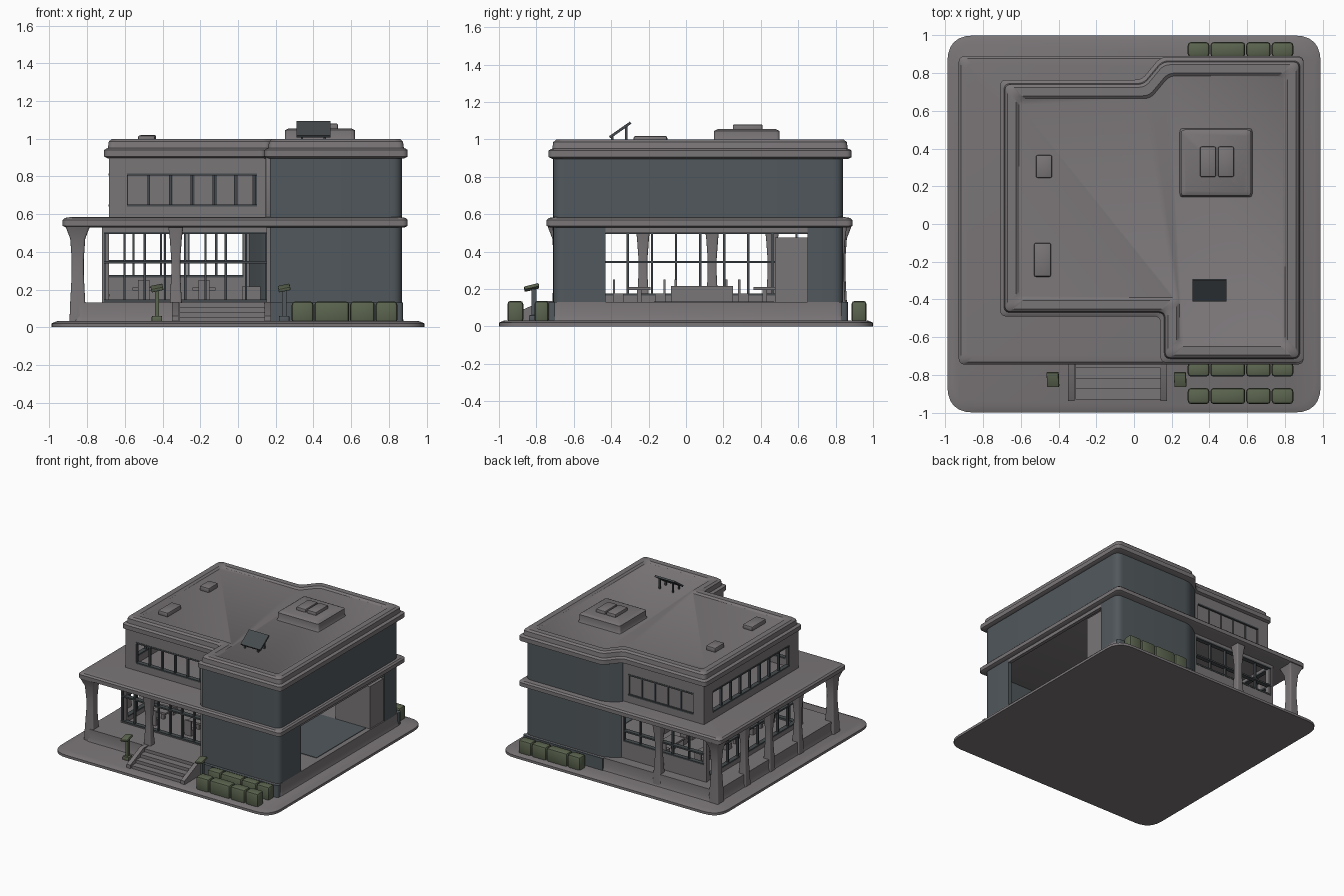
import bpy, bmesh, math
from mathutils import Vector, Matrix

if "Cube" in bpy.data.objects:
    bpy.data.objects.remove(bpy.data.objects["Cube"])


def material(name, rgb):
    m = bpy.data.materials.new(name)
    m.diffuse_color = (*rgb, 1)
    m.use_nodes = True
    m.node_tree.nodes["Principled BSDF"].inputs["Base Color"].default_value = m.diffuse_color
    return m


GREY = material("warm grey", (0.195, 0.18, 0.188))
SLATE = material("slate blue", (0.082, 0.098, 0.108))
GREEN = material("hedge green", (0.105, 0.128, 0.078))
DARK = material("dark frame", (0.058, 0.068, 0.073))


def finish(name, bm, mat, bevel=0, segs=2):
    if bevel:
        bmesh.ops.bevel(bm, geom=bm.edges[:], offset=bevel, segments=segs,
                        profile=0.5, affect='EDGES', clamp_overlap=True)
    bmesh.ops.recalc_face_normals(bm, faces=bm.faces[:])
    me = bpy.data.meshes.new(name)
    bm.to_mesh(me)
    bm.free()
    me.materials.append(mat)
    for p in me.polygons:
        p.use_smooth = abs(p.normal.z) < 0.999
    me.set_sharp_from_angle(angle=math.radians(35))
    ob = bpy.data.objects.new(name, me)
    bpy.context.collection.objects.link(ob)
    return ob


def box(name, x, y, z, mat=GREY, bevel=0):
    bm = bmesh.new()
    size = Matrix.Diagonal((x[1] - x[0], y[1] - y[0], z[1] - z[0], 1))
    mid = Matrix.Translation((sum(x) / 2, sum(y) / 2, sum(z) / 2))
    bmesh.ops.create_cube(bm, size=1, matrix=mid @ size)
    return finish(name, bm, mat, bevel)


def rounded(pts, r, closed=True, n=6):
    out = []
    for i, p in enumerate(pts):
        if r == 0 or (not closed and i in (0, len(pts) - 1)):
            out.append(p)
            continue
        a = p + (pts[i - 1] - p).normalized() * r
        b = p + (pts[(i + 1) % len(pts)] - p).normalized() * r
        for k in range(n + 1):
            t = k / n
            out.append(a * (1 - t) ** 2 + p * 2 * t * (1 - t) + b * t * t)
    return out


def offset(pts, d):
    out = []
    for i, p in enumerate(pts):
        e1, e2 = (p - pts[i - 1]).normalized(), (pts[(i + 1) % len(pts)] - p).normalized()
        n1, n2 = Vector((e1.y, -e1.x)), Vector((e2.y, -e2.x))
        out.append(p + (n1 + n2) * d / (1 + n1.dot(n2)))
    return out


def loft(name, outline, profile, mat=GREY, r=0):
    """Stack an outline (counter-clockwise) through (offset, z) steps."""
    bm = bmesh.new()
    pts = [Vector(p) for p in outline]
    rings = [[bm.verts.new((p.x, p.y, z)) for p in rounded(offset(pts, d) if d else pts, r)]
             for d, z in profile]
    for a, b in zip(rings, rings[1:]):
        for i in range(len(a)):
            j = (i + 1) % len(a)
            bm.faces.new((a[i], a[j], b[j], b[i]))
    bm.faces.new(rings[0][::-1])
    bm.faces.new(rings[-1])
    return finish(name, bm, mat)


def rect(x0, x1, y0, y1):
    return [(x0, y0), (x1, y0), (x1, y1), (x0, y1)]


def wall(name, path, z, mat, r=0.06, t=0.03):
    """Curved wall following an open path, thickness to the left of it."""
    pts = rounded([Vector(p) for p in path], r, closed=False)
    inner = []
    for i, p in enumerate(pts):
        d = (pts[min(i + 1, len(pts) - 1)] - pts[max(i - 1, 0)]).normalized()
        inner.append(p + Vector((-d.y, d.x)) * t)
    return loft(name, pts + inner[::-1], [(0, z[0]), (0, z[1])], mat)


def window_wall(name, axis, pos, span, z, hole, hz, mullions, bar=None, pane=False):
    """Straight wall along axis with one framed window strip."""
    def piece(part, s, zz, mat=GREY, t=0.015):
        a = (pos - t, pos + t)
        box(name + part, s if axis == 'x' else a, a if axis == 'x' else s, zz, mat)
    piece("_sill", span, (z[0], hz[0]))
    piece("_head", span, (hz[1], z[1]))
    piece("_jamb_a", (span[0], hole[0]), hz)
    piece("_jamb_b", (hole[1], span[1]), hz)
    for i in range(mullions + 1):
        c = hole[0] + (hole[1] - hole[0]) * i / mullions
        piece("_mullion", (c - 0.006, c + 0.006), hz, DARK, 0.01)
    for h in [hz[0], hz[1]] + ([bar] if bar else []):
        piece("_rail", hole, (h - 0.006, h + 0.006), DARK, 0.018)
    if pane:
        piece("_pane", hole, hz, GREY, 0.004)


# Ground slab and raised floor
loft("ground_slab", rect(-0.99, 0.99, -1, 1), [(0, 0), (0, 0.02), (-0.03, 0.032)], GREY, 0.14)
loft("raised_floor", rect(-0.87, 0.87, -0.72, 0.85), [(0.01, 0.03), (0, 0.06), (0, 0.13)], GREY, 0.05)
box("wing_floor_mat", (0.36, 0.83), (-0.17, 0.47), (0.128, 0.134), SLATE)

# Entrance stairs with side cheeks
for i in range(4):
    box("entrance_step", (-0.31, 0.14), (-0.93 + 0.055 * i, -0.70), (0.02, 0.055 + 0.025 * i))
for x in (-0.35, 0.14):
    bm = bmesh.new()
    prof = [(-0.94, 0.02), (-0.70, 0.02), (-0.70, 0.135), (-0.77, 0.135), (-0.94, 0.06)]
    f = bm.faces.new([bm.verts.new((x, y, z)) for y, z in prof])
    ext = bmesh.ops.extrude_face_region(bm, geom=[f])["geom"]
    bmesh.ops.translate(bm, vec=(0.035, 0, 0), verts=[v for v in ext if isinstance(v, bmesh.types.BMVert)])
    finish("stair_cheek", bm, GREY)

# Ground floor of the slate wing, open on the right side
wall("wing_front_wall", [(0.17, -0.71), (0.87, -0.71), (0.87, -0.43)], (0.125, 0.54), SLATE)
wall("wing_back_wall", [(0.87, 0.65), (0.87, 0.84), (0.15, 0.84), (0.04, 0.76)], (0.125, 0.54), SLATE)
wall("wing_front_skirt", [(0.17, -0.735), (0.875, -0.735), (0.875, -0.70)], (0.03, 0.13), SLATE, 0.02)
wall("wing_back_skirt", [(0.875, 0.83), (0.875, 0.865), (0.15, 0.865)], (0.03, 0.13), SLATE, 0.02)
box("wing_inner_return", (0.15, 0.185), (-0.70, -0.46), (0.05, 0.54))
box("wing_opening_header", (0.84, 0.868), (-0.43, 0.65), (0.50, 0.54))

# Upper floor of the slate wing
wall("wing_upper_wall", [(0.17, -0.71), (0.87, -0.71), (0.87, 0.84), (0.15, 0.84), (0.04, 0.76)],
     (0.57, 0.91), SLATE)
box("wing_upper_return", (0.145, 0.18), (-0.70, -0.44), (0.57, 0.91), GREY, 0.01)

# Glazed ground floor room
window_wall("lobby_front", 'x', -0.47, (-0.72, 0.17), (0.13, 0.54), (-0.71, 0.15), (0.14, 0.50), 8, 0.345)
window_wall("lobby_left", 'y', -0.70, (-0.47, 0.76), (0.13, 0.54), (-0.44, 0.72), (0.17, 0.50), 9, 0.345)
window_wall("lobby_back", 'x', 0.75, (-0.72, 0.06), (0.13, 0.54), (-0.70, 0.03), (0.27, 0.50), 5, 0.35)

# Upper floor windows of the light room
window_wall("upper_front", 'x', -0.46, (-0.685, 0.17), (0.57, 0.92), (-0.59, 0.10), (0.645, 0.81), 6)
window_wall("upper_left", 'y', -0.67, (-0.46, 0.745), (0.57, 0.92), (-0.36, 0.63), (0.645, 0.81), 8)
window_wall("upper_back", 'x', 0.73, (-0.685, 0.08), (0.57, 0.92), (-0.59, 0.0), (0.645, 0.81), 5, None, True)

# Canopy between the floors
loft("canopy", rect(-0.93, 0.90, -0.745, 0.89),
     [(-0.02, 0.528), (0, 0.538), (0, 0.568), (-0.012, 0.58), (-0.04, 0.584)], GREY, 0.035)

# Roof with cornice, parapet and shallow recess
roof = [(-0.71, -0.49), (0.14, -0.49), (0.14, -0.735), (0.90, -0.735), (0.90, 0.885),
        (0.14, 0.885), (0.04, 0.765), (-0.71, 0.765)]
loft("roof", roof, [(-0.02, 0.895), (0, 0.905), (0, 0.94), (-0.012, 0.948), (-0.02, 0.95),
                    (-0.025, 0.985), (-0.04, 0.998), (-0.085, 0.998), (-0.10, 0.985)], GREY, 0.035)

# Flared canopy columns, the corner ones thicker at the top
spots = [(x, y) for x in (-0.85, -0.33) for y in (-0.675, 0.82)] + [(-0.85, y) for y in (-0.23, 0.14, 0.46)]
for x, y in spots:
    corner = x < -0.5 and abs(y) > 0.6
    w, top = (0.04, 0.025) if corner else (0.032, 0.008)
    loft("canopy_column", rect(x - w, x + w, y - w, y + w),
         [(0.004, 0.03), (0, 0.13), (-0.008, 0.28), (-0.008, 0.36), (0, 0.47), (top, 0.535)], GREY, 0.012)

# Rooftop equipment
loft("roof_unit_base", rect(0.25, 0.62, 0.15, 0.50),
     [(0.01, 0.98), (0, 1.0), (0, 1.045), (-0.02, 1.055)], GREY, 0.02)
for x in (0.35, 0.445):
    box("roof_unit_vent", (x, x + 0.085), (0.25, 0.41), (1.04, 1.08), GREY, 0.008)
box("roof_vent_back", (-0.52, -0.435), (0.245, 0.365), (0.98, 1.02), GREY, 0.008)
box("roof_vent_front", (-0.53, -0.44), (-0.28, -0.10), (0.98, 1.018), GREY, 0.01)
panel = box("solar_panel", (-0.09, 0.09), (-0.068, 0.068), (-0.007, 0.007), DARK)
panel.location = (0.40, -0.352, 1.05)
panel.rotation_euler.x = math.radians(35)
for x in (0.34, 0.46):
    box("solar_panel_leg", (x - 0.006, x + 0.006), (-0.325, -0.312), (0.98, 1.07), DARK)
    box("solar_panel_foot", (x - 0.006, x + 0.006), (-0.40, -0.388), (0.98, 1.025), DARK)

# Hedges: two rows in front, one behind
for y0, y1 in ((-0.955, -0.87), (-0.81, -0.735), (0.885, 0.965)):
    for x0, x1 in ((0.285, 0.40), (0.405, 0.59), (0.595, 0.725), (0.73, 0.845)):
        box("hedge", (x0, x1), (y0, y1), (0.02, 0.137), GREEN, 0.018)

# Garden lamps beside the stairs
for x, mat in ((-0.43, GREEN), (0.245, SLATE)):
    box("lamp_base", (x - 0.028, x + 0.028), (-0.84, -0.785), (0.025, 0.06), mat, 0.006)
    box("lamp_post", (x - 0.011, x + 0.011), (-0.825, -0.80), (0.05, 0.20), mat)
    head = box("lamp_head", (-0.032, 0.032), (-0.04, 0.04), (-0.009, 0.009), GREEN, 0.004)
    head.location = (x, -0.825, 0.208)
    head.rotation_euler = (math.radians(14), math.radians(-12), 0)

# Interior: cabinet, counter, tables and chairs
box("tall_cabinet", (0.55, 0.86), (0.475, 0.655), (0.12, 0.475))
box("service_counter", (0.02, 0.12), (-0.08, 0.25), (0.12, 0.215))
for x in (-0.50, -0.18):
    for y in (-0.25, 0.08, 0.42):
        box("table_top", (x - 0.06, x + 0.06), (y - 0.06, y + 0.06), (0.195, 0.21))
        box("table_leg", (x - 0.012, x + 0.012), (y - 0.012, y + 0.012), (0.12, 0.20))
        for s in (-1, 1):
            cy = y + s * 0.11
            box("chair_seat", (x - 0.03, x + 0.03), (cy - 0.025, cy + 0.025), (0.125, 0.175))
            by = cy + s * 0.025
            box("chair_back", (x - 0.03, x + 0.03), (by - 0.006, by + 0.006), (0.125, 0.25))
